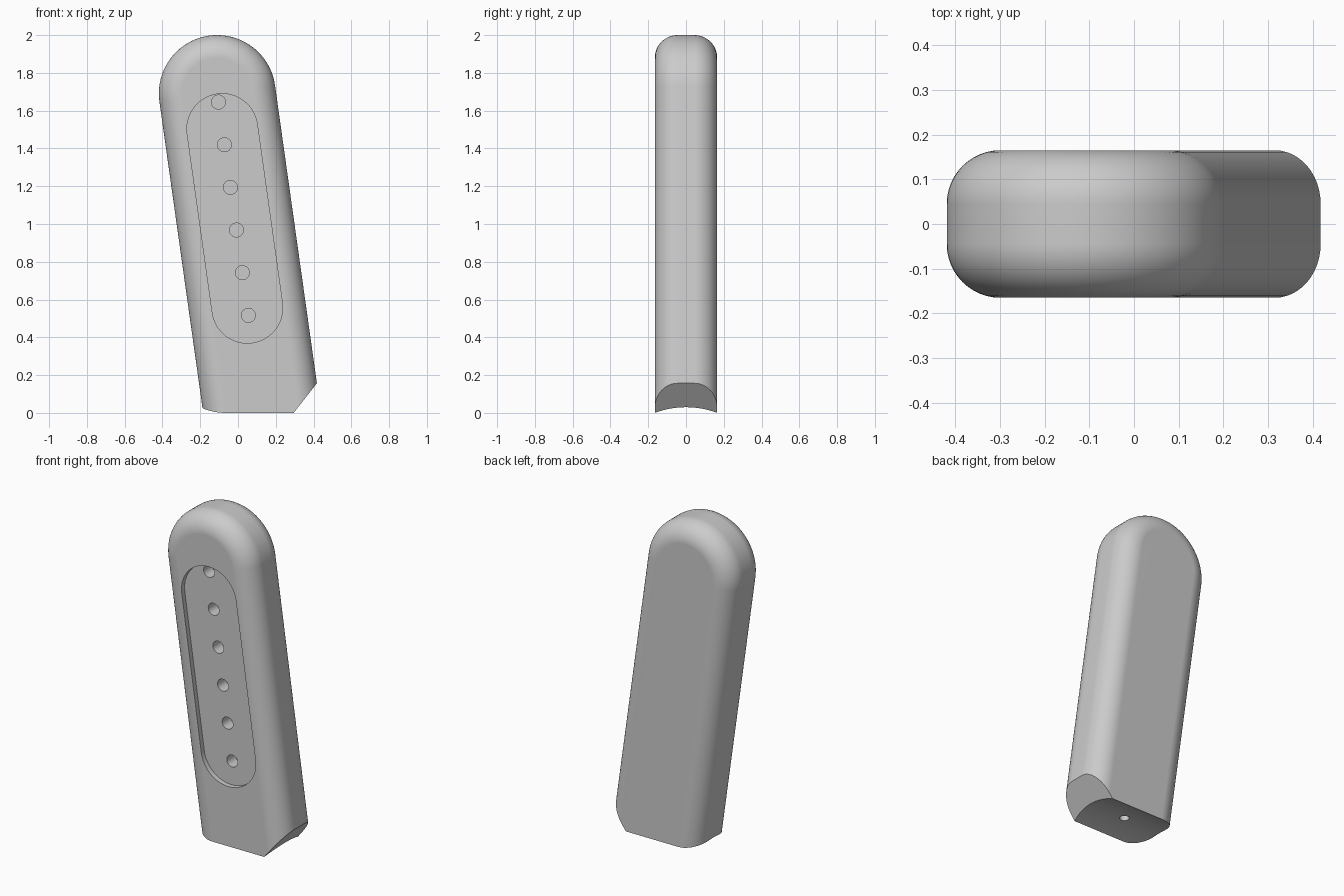
import bpy, bmesh
from math import sin, cos, pi, radians, sqrt
from mathutils import Matrix

if "Cube" in bpy.data.objects:
    bpy.data.objects.remove(bpy.data.objects["Cube"], do_unlink=True)

HALF_W, HALF_D, ROUND = 0.309, 0.165, 0.12
# Frame of the leaning bar: origin at the centre of its round top
LEAN = Matrix.Translation((-0.11, 0, 1.691)) @ Matrix.Rotation(radians(-8), 4, 'Y')

grey = bpy.data.materials.new("light_grey")
grey.use_nodes = True
grey.diffuse_color = (0.6, 0.6, 0.6, 1)
grey.node_tree.nodes["Principled BSDF"].inputs["Base Color"].default_value = (0.6, 0.6, 0.6, 1)


def loft(name, rings, matrix):
    """Solid from a list of (outline in x and z, y position)."""
    bm = bmesh.new()
    loops = [[bm.verts.new((x, y, z)) for x, z in pts] for pts, y in rings]
    n = len(loops[0])
    for a, b in zip(loops, loops[1:]):
        for i in range(n):
            j = (i + 1) % n
            bm.faces.new((a[i], a[j], b[j], b[i]))
    bm.faces.new(loops[0])
    bm.faces.new(loops[-1])
    bm.transform(matrix)
    bmesh.ops.recalc_face_normals(bm, faces=bm.faces)
    mesh = bpy.data.meshes.new(name)
    bm.to_mesh(mesh)
    bm.free()
    mesh.materials.append(grey)
    ob = bpy.data.objects.new(name, mesh)
    bpy.context.collection.objects.link(ob)
    return ob


def arc(r, cz, start, end, n=40):
    steps = [start + (end - start) * i / n for i in range(n + 1)]
    return [(r * cos(t), cz + r * sin(t)) for t in steps]


def circle(r, cz):
    return arc(r, cz, 0, 2 * pi, 32)[:-1]


def prism(name, pts, y0, y1, matrix=Matrix()):
    return loft(name, [(pts, y0), (pts, y1)], matrix)


# Bar with a round top and rounded long edges
rings = []
STEPS = 12
for side in (-1, 1):
    for k in range(STEPS + 1):
        t = pi / 2 * (k if side < 0 else STEPS - k) / STEPS
        r = HALF_W - ROUND * (1 - sin(t))
        y = side * (HALF_D - ROUND * (1 - cos(t)))
        rings.append((arc(r, 0, 0, pi) + [(-r, -1.95), (r, -1.95)], y))
body = loft("handle_body", rings, LEAN)

# Hollow arched underside
rise, half = 0.03, HALF_D
R = (half ** 2 + rise ** 2) / (2 * rise)
spread = 0.45
under = arc(R, rise - R, pi / 2 - spread, pi / 2 + spread) + [(-0.3, -0.6), (0.3, -0.6)]
cutters = [prism("underside_cutter", under, -1, 1, Matrix.Rotation(pi / 2, 4, 'Z'))]

# Slanted lower corner
cutters.append(prism("corner_cutter", [(0.17, -0.16), (0.545, 0.32), (0.545, -0.16)], -0.4, 0.4))

# Long shallow recess on the front, with a row of round holes
slot = arc(0.187, -0.19, 0, pi) + arc(0.187, -1.146, pi, 2 * pi)
cutters.append(prism("recess_cutter", slot, -0.3, -0.135, LEAN))
for i in range(6):
    cutters.append(prism("hole_cutter", circle(0.037, -0.046 - 0.228 * i), -0.25, -0.055, LEAN))

# Small hole in the underside
down = Matrix.Translation((0.07, 0, 0)) @ Matrix.Rotation(pi / 2, 4, 'X')
cutters.append(prism("underside_hole_cutter", circle(0.027, 0), -0.2, 0.15, down))

# Cut everything out, then drop the cutters
for cutter in cutters:
    mod = body.modifiers.new(cutter.name, 'BOOLEAN')
    mod.operation, mod.solver, mod.object = 'DIFFERENCE', 'EXACT', cutter
bpy.context.view_layer.update()
cut = bpy.data.meshes.new_from_object(body.evaluated_get(bpy.context.evaluated_depsgraph_get()))
body.modifiers.clear()
body.data = cut
for cutter in cutters:
    bpy.data.objects.remove(cutter, do_unlink=True)

# Smooth rounds with sharp cut edges
bpy.ops.object.select_all(action='DESELECT')
body.select_set(True)
bpy.context.view_layer.objects.active = body
bpy.ops.object.shade_smooth_by_angle(angle=radians(25))
weighted = body.modifiers.new("even_normals", 'WEIGHTED_NORMAL')
weighted.keep_sharp = True
